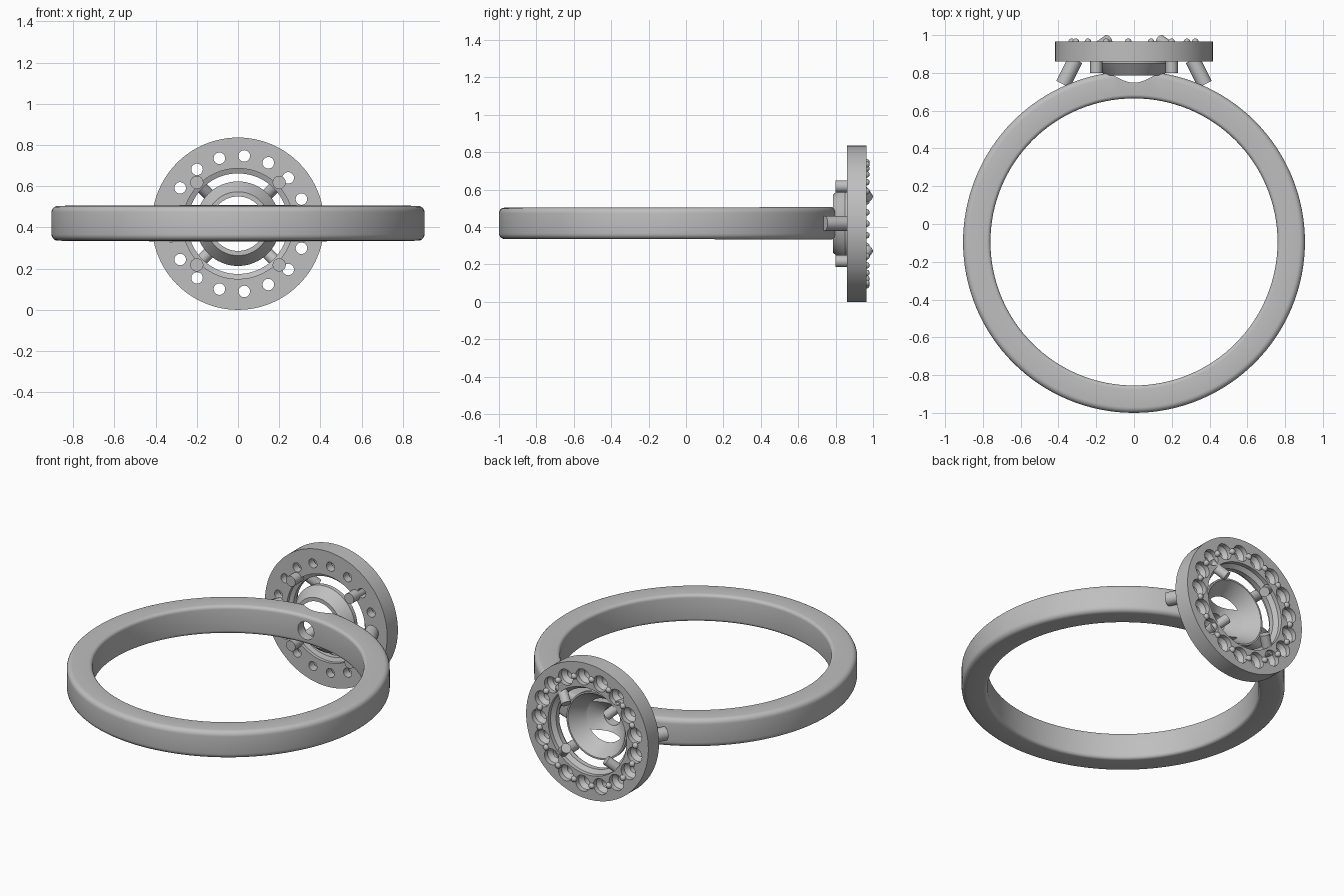
import bpy, bmesh, math
from mathutils import Vector, Matrix

if "Cube" in bpy.data.objects:
    bpy.data.objects.remove(bpy.data.objects["Cube"], do_unlink=True)

metal = bpy.data.materials.new("grey_metal")
metal.use_nodes = True
GREY = (0.52, 0.52, 0.52, 1)
metal.diffuse_color = GREY
metal.node_tree.nodes["Principled BSDF"].inputs["Base Color"].default_value = GREY

MID = 0.418            # height of the setting axis
BAND_Y = -0.095        # centre of the finger hole
STONES = 17
STONE_R = 0.33
TO_Y = Matrix.Translation((0, 0, MID)) @ Matrix.Rotation(-math.pi / 2, 4, 'X')


def lathe(bm, profile, matrix, steps):
    """Revolve a closed (radius, height) profile around local z."""
    rings = []
    for i in range(steps):
        a = math.tau * i / steps
        rings.append([bm.verts.new(matrix @ Vector((r * math.cos(a), r * math.sin(a), h)))
                      for r, h in profile])
    n = len(profile)
    for i in range(steps):
        p, q = rings[i], rings[(i + 1) % steps]
        for j in range(n):
            k = (j + 1) % n
            if profile[j][0] or profile[k][0]:
                bm.faces.new((p[j], q[j], q[k], p[k]))


def bar(bm, start, end, radius):
    """Round bar between two points."""
    a, b = Vector(start), Vector(end)
    turn = (b - a).to_track_quat('Z', 'Y').to_matrix().to_4x4()
    bmesh.ops.create_cone(bm, cap_ends=True, segments=24, radius1=radius, radius2=radius,
                          depth=(b - a).length, matrix=Matrix.Translation((a + b) / 2) @ turn)


def finish(bm, name):
    bmesh.ops.remove_doubles(bm, verts=bm.verts, dist=1e-5)
    bmesh.ops.recalc_face_normals(bm, faces=bm.faces)
    mesh = bpy.data.meshes.new(name)
    bm.to_mesh(mesh)
    bm.free()
    mesh.materials.append(metal)
    ob = bpy.data.objects.new(name, mesh)
    bpy.context.collection.objects.link(ob)
    return ob


def select(ob):
    bpy.ops.object.select_all(action='DESELECT')
    ob.select_set(True)
    bpy.context.view_layer.objects.active = ob


def cut(ob, cutter):
    cutter.hide_render = True
    mod = ob.modifiers.new("cut", 'BOOLEAN')
    mod.operation = 'DIFFERENCE'
    mod.solver = 'EXACT'
    mod.object = cutter
    select(ob)
    bpy.ops.object.modifier_apply(modifier=mod.name)
    bpy.data.objects.remove(cutter, do_unlink=True)


def smooth(ob):
    select(ob)
    bpy.ops.object.shade_smooth_by_angle(angle=math.radians(35))


def rounded(corners, steps=5):
    """Round each (r, h, radius, start angle) corner of a profile."""
    points = []
    for r, h, rad, start in corners:
        for i in range(steps + 1):
            a = math.radians(start + 90 * i / steps)
            points.append((r + rad * math.cos(a), h + rad * math.sin(a)))
    return points


# band, slightly wider towards the setting
OUT, INN, HALF = 0.905, 0.76, 0.084
F, G = 0.03, 0.02
bm = bmesh.new()
lathe(bm, rounded([(OUT - F, HALF - F, F, 0), (INN + G, HALF - G, G, 90),
                   (INN + G, G - HALF, G, 180), (OUT - F, F - HALF, F, 270)]),
      Matrix.Identity(4), 128)
for v in bm.verts:
    v.co.z *= 1 + 0.05 * max(0, v.co.y)
    v.co += Vector((0, BAND_Y, 0.42))
band = finish(bm, "band")

# conical stone seat and drilled hole through the band
bm = bmesh.new()
lathe(bm, [(0, 0.6), (0.055, 0.6), (0.055, 0.722), (0.2, 0.832), (0.2, 0.9), (0, 0.9)], TO_Y, 48)
cut(band, finish(bm, "seat_cutter"))
smooth(band)

# halo plate with an inner ledge
bm = bmesh.new()
lathe(bm, [(0.418, 0.86), (0.418, 0.965), (0.268, 0.965), (0.268, 0.94), (0.244, 0.92),
           (0.244, 0.89), (0.268, 0.88), (0.268, 0.86)], TO_Y, 96)
halo = finish(bm, "halo")


def around(i):
    a = math.tau * i / STONES
    return Vector((STONE_R * math.cos(a), 0, STONE_R * math.sin(a)))


# stepped stone holes in the halo
bm = bmesh.new()
for i in range(STONES):
    lathe(bm, [(0, 0.8), (0.028, 0.8), (0.028, 0.91), (0.049, 0.935), (0.049, 1.0), (0, 1.0)],
          Matrix.Translation(around(i)) @ TO_Y, 24)
cut(halo, finish(bm, "stone_hole_cutter"))
smooth(halo)

# beads between the stone holes
bm = bmesh.new()
for i in range(STONES):
    bmesh.ops.create_uvsphere(bm, u_segments=16, v_segments=10, radius=0.018, matrix=
                              Matrix.Translation(around(i + 0.5) + Vector((0, 0.964, MID))))
smooth(finish(bm, "beads"))

# conical cup under the centre stone
bm = bmesh.new()
lathe(bm, [(0.132, 0.785), (0.155, 0.785), (0.205, 0.85), (0.205, 0.875), (0.195, 0.875)], TO_Y, 64)
smooth(finish(bm, "cup"))

# four prongs with inward leaning tips
for sx, side in ((1, "left"), (-1, "right")):
    for sz, level in ((1, "upper"), (-1, "lower")):
        bm = bmesh.new()

        def at(d, y):
            return (sx * d, y, MID + sz * d)
        bar(bm, at(0.2, 0.8), at(0.2, 0.945), 0.032)
        bar(bm, at(0.205, 0.925), at(0.137, 0.974), 0.029)
        smooth(finish(bm, f"{level}_{side}_prong"))

    # strut joining the band to the halo
    bm = bmesh.new()
    bar(bm, (sx * 0.375, 0.74, 0.42), (sx * 0.31, 0.87, 0.42), 0.04)
    smooth(finish(bm, f"{side}_strut"))
